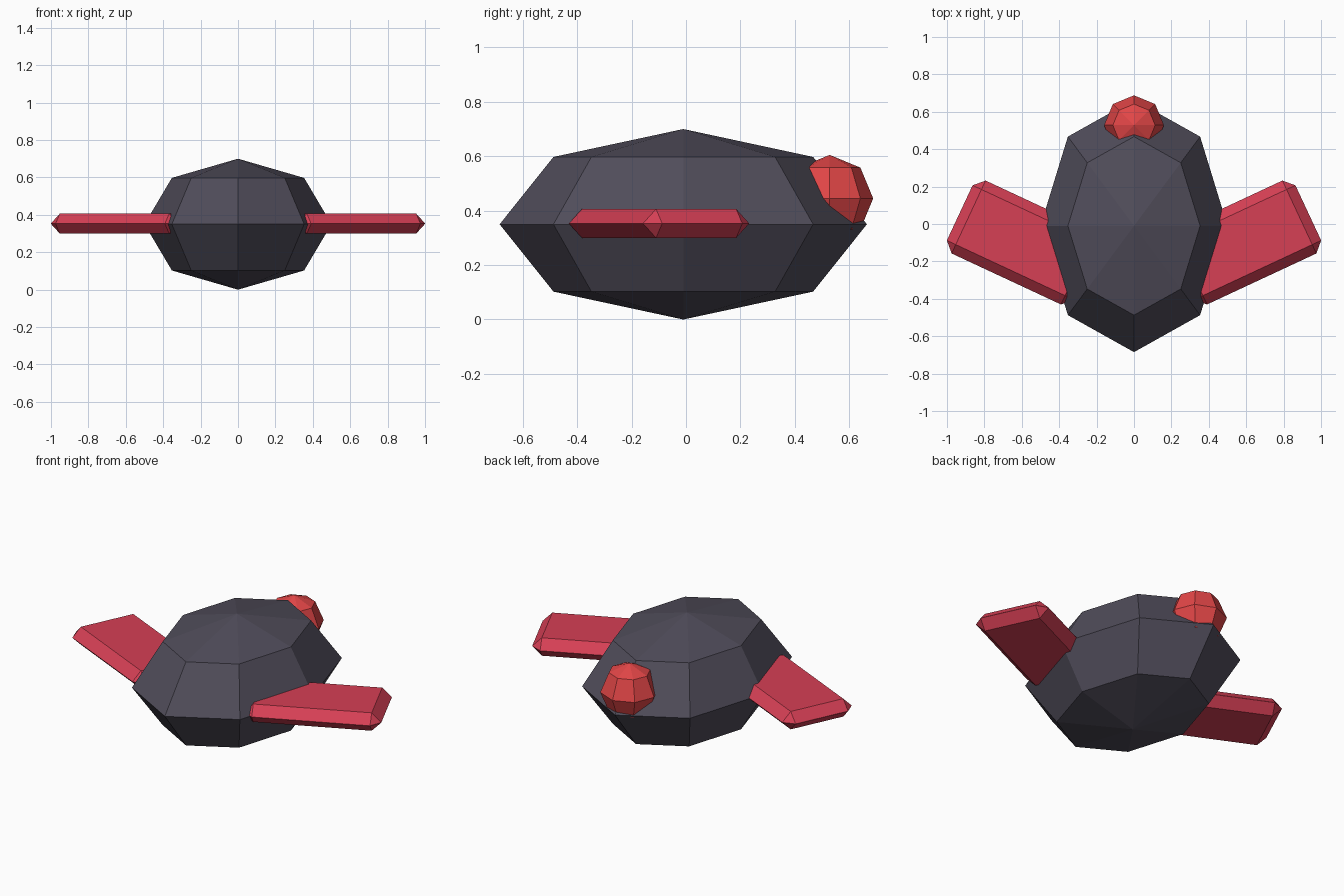
import bpy
import math

cube = bpy.data.objects.get("Cube")
if cube:
    bpy.data.objects.remove(cube, do_unlink=True)


def make_material(name, colour):
    mat = bpy.data.materials.new(name)
    mat.use_nodes = True
    mat.diffuse_color = (*colour, 1)
    bsdf = next(n for n in mat.node_tree.nodes if n.type == "BSDF_PRINCIPLED")
    bsdf.inputs["Base Color"].default_value = (*colour, 1)
    return mat


def finish(name, mat, scale):
    obj = bpy.context.object
    obj.name = name
    obj.scale = scale
    obj.data.materials.append(mat)
    bpy.ops.object.transform_apply(location=False, rotation=False, scale=True)
    return obj


def faceted_ball(name, mat, location, radii):
    bpy.ops.mesh.primitive_uv_sphere_add(
        segments=8, ring_count=4, radius=1, location=location)
    return finish(name, mat, radii)


charcoal = make_material("charcoal", (0.08, 0.073, 0.102))
crimson = make_material("crimson", (0.67, 0.05, 0.09))
warm_red = make_material("warm red", (0.76, 0.061, 0.063))

# Stretched, faceted body and the small ball at the back
faceted_ball("body", charcoal, (0, -0.01, 0.35), (0.5, 0.675, 0.35))
faceted_ball("tail_ball", warm_red, (0, 0.528, 0.445), (0.16, 0.16, 0.16))

# Flat wings, chamfered until their sides meet in a ridge
for side, name in ((1, "left_wing"), (-1, "right_wing")):
    bpy.ops.mesh.primitive_cube_add(
        size=1, location=(side * 0.592, -0.099, 0.353),
        rotation=(0, 0, side * math.radians(25)))
    wing = finish(name, crimson, (0.75, 0.43, 0.106))
    bevel = wing.modifiers.new("chamfer", "BEVEL")
    bevel.width = 0.0525
    bevel.segments = 1
    bevel.limit_method = "NONE"
